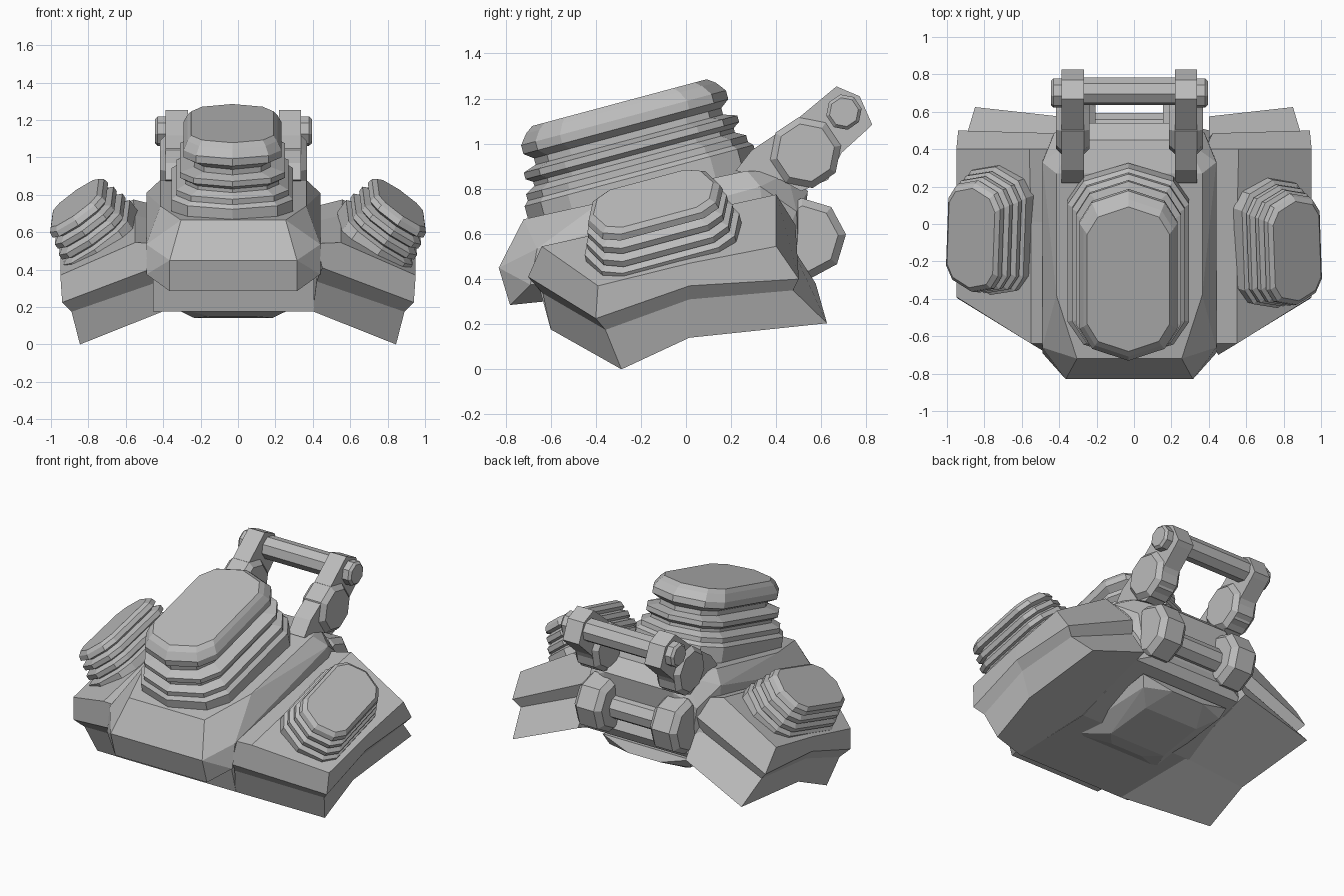
import bpy, bmesh, math
from mathutils import Matrix

cube = bpy.data.objects.get("Cube")
if cube:
    bpy.data.objects.remove(cube, do_unlink=True)

grey = bpy.data.materials.new("plain_grey")
grey.use_nodes = True
colour = (0.5, 0.5, 0.5, 1)
grey.diffuse_color = colour
grey.node_tree.nodes["Principled BSDF"].inputs["Base Color"].default_value = colour

MID = -0.025  # centre line of the middle body
PITCH = math.radians(15)


def finish(name, bm):
    bmesh.ops.recalc_face_normals(bm, faces=bm.faces)
    mesh = bpy.data.meshes.new(name)
    bm.to_mesh(mesh)
    bm.free()
    mesh.materials.append(grey)
    obj = bpy.data.objects.new(name, mesh)
    bpy.context.collection.objects.link(obj)
    return obj


def loft(name, rings, matrix=None, caps=None):
    """Skin a list of equal closed rings and cap both ends."""
    bm = bmesh.new()
    rows = [[bm.verts.new(p) for p in ring] for ring in rings]
    n = len(rows[0])
    for a, b in zip(rows, rows[1:]):
        for i in range(n):
            bm.faces.new((a[i], a[(i + 1) % n], b[(i + 1) % n], b[i]))
    for row in (rows[0], rows[-1]):
        for cap in caps or [range(n)]:
            bm.faces.new([row[i] for i in cap])
    if matrix:
        bm.transform(matrix)
    return finish(name, bm)


def hull(name, half_points):
    """Convex block from (half width, y, z) points on both sides."""
    bm = bmesh.new()
    for w, y, z in half_points:
        for s in (-1, 1):
            bm.verts.new((MID + s * w, y, z))
    res = bmesh.ops.convex_hull(bm, input=bm.verts)
    junk = [g for g in res["geom_interior"] if isinstance(g, bmesh.types.BMVert)]
    bmesh.ops.delete(bm, geom=junk, context="VERTS")
    bmesh.ops.dissolve_limit(bm, angle_limit=0.05, verts=bm.verts, edges=bm.edges)
    return finish(name, bm)


def octagon(y, z, r, turn=0.0):
    return [(y + r * math.cos(turn + i * math.pi / 4),
             z + r * math.sin(turn + i * math.pi / 4)) for i in range(8)]


def prism(name, profile, x0, x1):
    return loft(name, [[(x, y, z) for y, z in profile] for x in (x0, x1)])


def roller(name, x, y, z, r, half, turn, bevel=0.03):
    """Octagonal drum along x with chamfered rims."""
    steps = [(-half, r - bevel), (-half + bevel, r), (half - bevel, r), (half, r - bevel)]
    return loft(name, [[(x + dx, a, b) for a, b in octagon(y, z, rr, turn)]
                       for dx, rr in steps])


def pad_ring(w, l, depth):
    """Ten-sided long pad outline with slightly pointed ends."""
    quarter = [(1, .62), (.74, .86), (0, 1)]
    right = [(a, -b) for a, b in reversed(quarter)] + quarter
    left = [(-a, b) for a, b in reversed(right[1:-1])]
    return [(a * w, b * l, -depth) for a, b in right + left]


def pad_stack(name, profile, top, roll=0.0, yaw=0.0):
    mat = (Matrix.Translation(top) @ Matrix.Rotation(yaw, 4, "Z")
           @ Matrix.Rotation(PITCH, 4, "X") @ Matrix.Rotation(roll, 4, "Y"))
    return loft(name, [pad_ring(w, l, d) for d, w, l in profile], mat)


# Middle body: faceted wedge rising to the back
hull("middle_body", [
    (.34, -.78, .285), (.34, -.83, .45), (.465, -.69, .375), (.465, -.66, .535),
    (.28, -.72, .665), (.39, -.38, .74), (.39, .27, .88), (.3, .45, .87),
    (.25, .54, .79), (.465, .33, .81), (.4, .49, .7), (.465, .35, .4),
    (.36, .5, .45)])
hull("lower_body", [
    (.43, -.6, .177), (.43, -.66, .4), (.43, 0, .19), (.43, .5, .36),
    (.43, .45, .6), (.3, .53, .42)])
hull("underside_boss", [
    (.33, -.22, .2), (.33, .45, .32), (.12, -.1, .15), (.21, 0, .142),
    (.2, .32, .185), (.3, .42, .25), (.12, .48, .26)])

# Ribbed pad on the middle body
pad_stack("middle_pad", [
    (0, .22, .40), (.025, .24, .435), (.07, .262, .47), (.11, .262, .47),
    (.14, .205, .43), (.17, .205, .43), (.19, .28, .49), (.22, .28, .49),
    (.24, .25, .46), (.26, .25, .46), (.285, .3, .505), (.315, .3, .505),
    (.335, .325, .525), (.44, .325, .525)], (MID - .005, -.295, 1.182))

# Side wings: upper strip, undercut band and lower strip, with ribbed pads
WING_CAPS = [(0, 1, 2, 3, 8), (8, 3, 4, 7), (7, 4, 5, 6)]
for side, s in (("left", 1), ("right", -1)):
    front = [(.42, -.64, .54), (.55, -.64, .545), (.95, -.39, .37), (.94, -.40, .225),
             (.89, -.357, .175), (.845, -.286, 0), (.4, -.6, .177), (.42, -.635, .337),
             (.45, -.7, .41)]
    middle = [(.38, 0, .65), (.55, .015, .69), (.95, .015, .47), (.945, .015, .37),
              (.9, .015, .31), (.845, .015, .14), (.4, 0, .195), (.4, 0, .35),
              (.4, 0, .45)]
    back = [(.38, .4, .73), (.56, .4, .775), (.95, .4, .545), (.94, .5, .4),
            (.895, .475, .35), (.85, .625, .204), (.4, .575, .38), (.4, .46, .56),
            (.42, .485, .64)]
    loft(side + "_wing", [[(s * x, y, z) for x, y, z in ring]
                          for ring in (front, middle, back)], caps=WING_CAPS)
    pad_stack(side + "_pad", [
        (0, .15, .275), (.02, .17, .3), (.05, .175, .31), (.065, .15, .28),
        (.085, .185, .32), (.115, .185, .32), (.125, .165, .3), (.145, .2, .335),
        (.175, .2, .335), (.185, .18, .32), (.2, .21, .355), (.28, .21, .355)],
        (s * .872, -.11 - s * .035, .757), s * math.radians(35), s * math.radians(2))

# Raised arms, their hubs, and the lower rollers
arm = [(.22, .88), (.29, .97), (.47, 1.09), (.667, 1.254), (.77, 1.21),
       (.825, 1.085), (.8, 1.06), (.69, .96), (.63, .84), (.51, .79), (.42, .84)]
for side, s in (("left", 1), ("right", -1)):
    x = MID + s * .303
    prism(side + "_arm", arm, x - .06, x + .06)
    roller(side + "_arm_hub", x, .53, .96, .16, .09, .2)
    roller(side + "_bar_cap", MID + s * .38, .70, 1.14, .08, .04, .2, .015)
    roller(side + "_heel_roller", MID + s * .28, .53, .58, .18, .1, .1, .035)

# Cross bars
prism("upper_bar", octagon(.71, 1.14, .075, .2), MID - .36, MID + .36)
prism("heel_bar", octagon(.515, .57, .08, .2), MID - .3, MID + .3)
